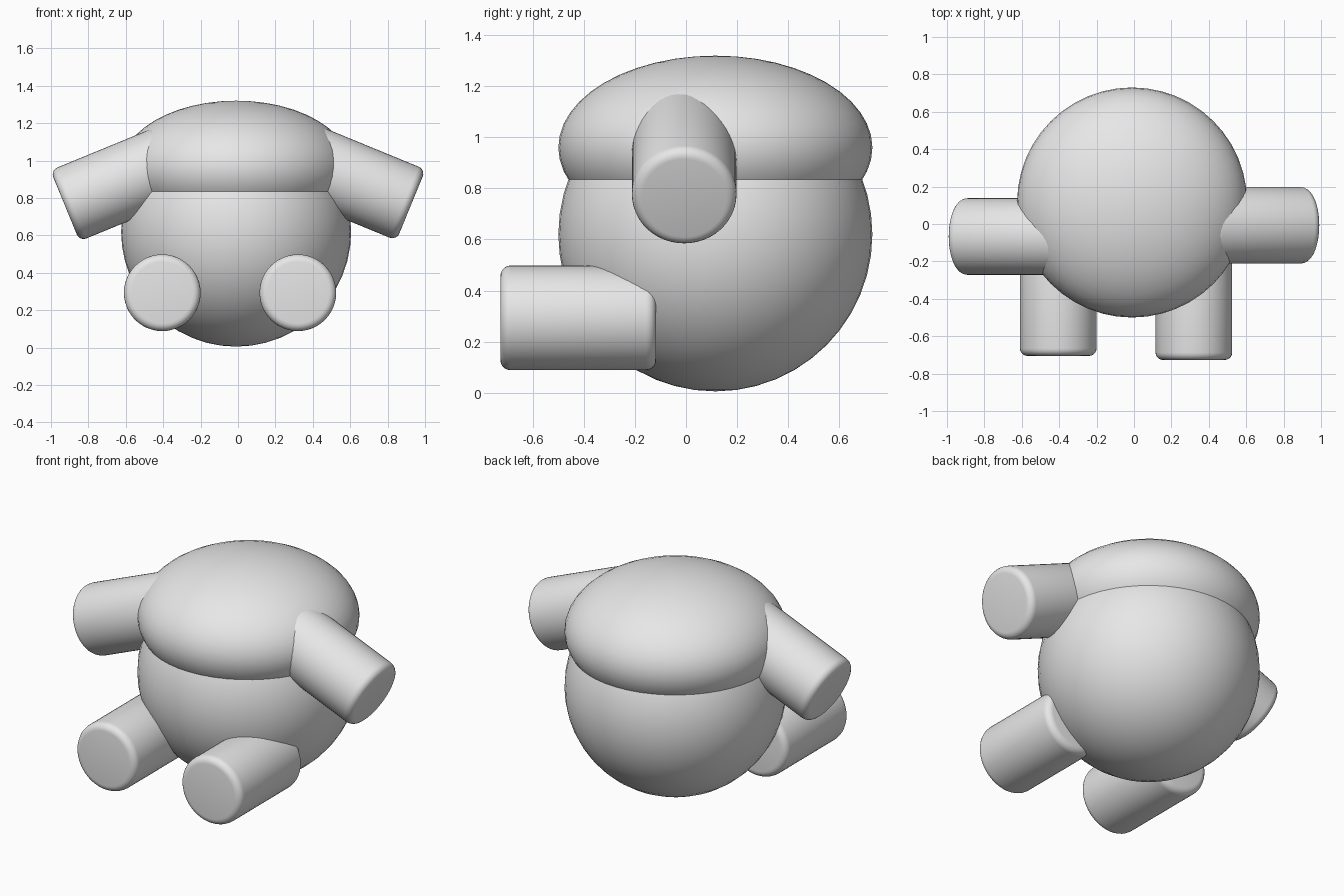
import bpy
import math
from mathutils import Vector

cube = bpy.data.objects.get("Cube")
if cube:
    bpy.data.objects.remove(cube, do_unlink=True)

# One plain grey for the whole figure
grey = bpy.data.materials.new("light_grey")
grey.use_nodes = True
grey.diffuse_color = (0.8, 0.8, 0.8, 1)
grey.node_tree.nodes["Principled BSDF"].inputs["Base Color"].default_value = grey.diffuse_color

BODY_R = 0.615
LIMB_R = 0.205
LIMB_LEN = 0.61


def finish(name):
    obj = bpy.context.object
    obj.name = name
    obj.data.materials.append(grey)
    bpy.ops.object.shade_smooth_by_angle(angle=math.radians(35))
    return obj


def ball(name, centre, height_ratio):
    bpy.ops.mesh.primitive_uv_sphere_add(
        segments=48, ring_count=24, radius=BODY_R, location=centre)
    bpy.context.object.scale.z = height_ratio
    bpy.ops.object.transform_apply(location=False, rotation=False, scale=True)
    return finish(name)


def limb(name, tip, direction):
    """Cylinder with rounded rims, its outer cap centred on tip."""
    axis = Vector(direction).normalized()
    bpy.ops.mesh.primitive_cylinder_add(
        vertices=48, radius=LIMB_R, depth=LIMB_LEN,
        location=Vector(tip) - axis * LIMB_LEN / 2,
        rotation=axis.to_track_quat('Z', 'Y').to_euler())
    bevel = bpy.context.object.modifiers.new("rounded_rim", 'BEVEL')
    bevel.width = 0.04
    bevel.segments = 5
    bevel.limit_method = 'ANGLE'
    bevel.angle_limit = math.radians(40)
    bpy.ops.object.modifier_apply(modifier=bevel.name)
    return finish(name)


# Round body and the flattened head sunk into it
ball("body", (-0.01, 0.115, 0.62), 1.0)
ball("head", (-0.01, 0.115, 0.96), 0.585)

# Arms slope down and outward
limb("left_arm", (0.925, -0.007, 0.762), (0.925, 0, -0.38))
limb("right_arm", (-0.925, -0.067, 0.758), (-0.925, 0, -0.38))

# Legs point straight forward
limb("left_leg", (0.32, -0.727, 0.293), (0, -1, 0))
limb("right_leg", (-0.405, -0.705, 0.293), (0, -1, 0))
